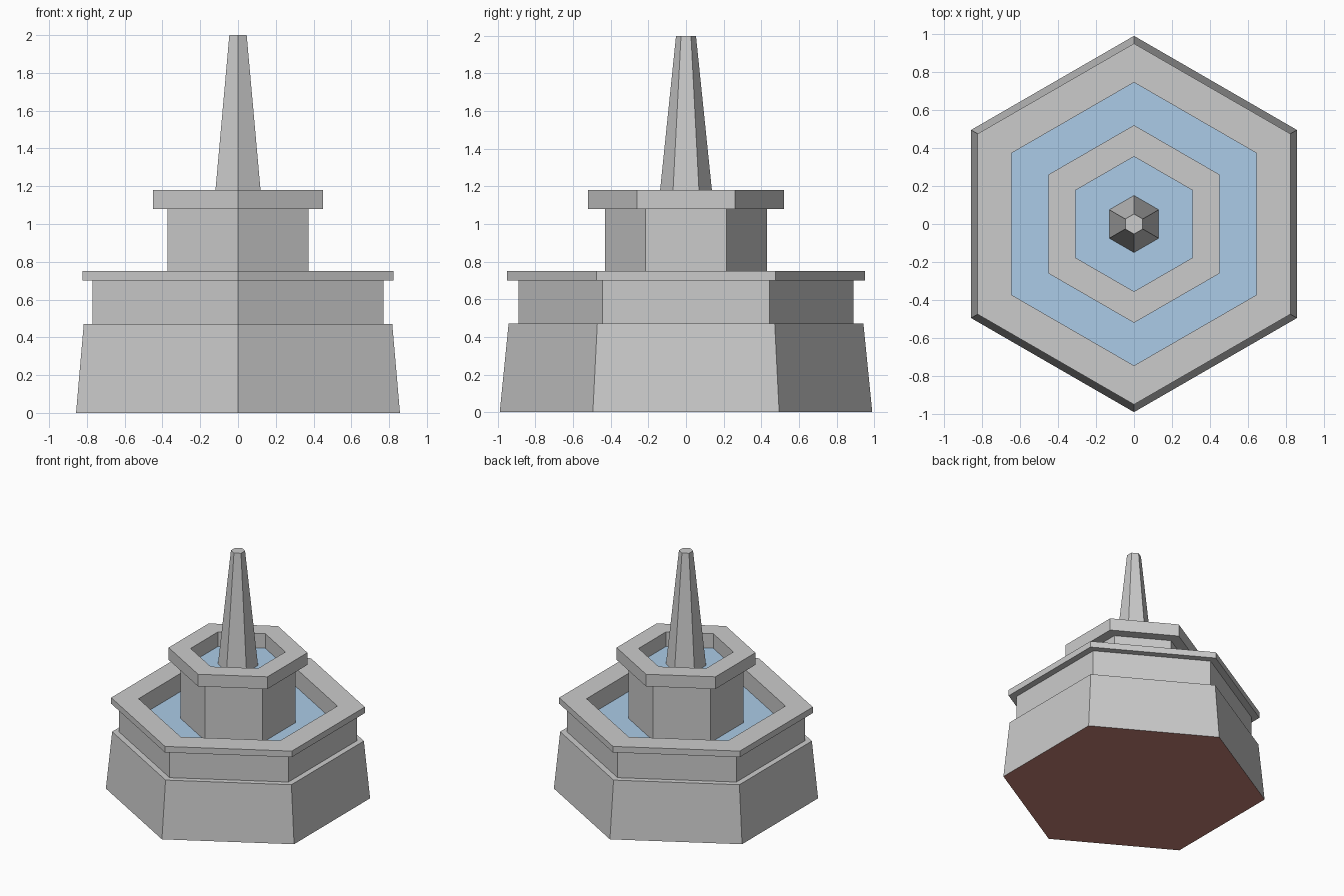
import bpy, bmesh, math

if "Cube" in bpy.data.objects:
    bpy.data.objects.remove(bpy.data.objects["Cube"])

SIDES = 6


def material(name, rgb):
    mat = bpy.data.materials.new(name)
    mat.diffuse_color = (*rgb, 1.0)
    mat.use_nodes = True
    mat.node_tree.nodes["Principled BSDF"].inputs["Base Color"].default_value = mat.diffuse_color
    return mat


def hexagonal(name, profile, ring=False, mat=None):
    """Sweep a (radius, z) profile round six sides; ring closes the profile on itself."""
    bm = bmesh.new()
    rows = []
    for r, z in profile:
        angles = [math.pi / 2 + i * 2 * math.pi / SIDES for i in range(SIDES)]
        rows.append([bm.verts.new((r * math.cos(a), r * math.sin(a), z)) for a in angles])
    pairs = list(zip(rows, rows[1:]))
    if ring:
        pairs.append((rows[-1], rows[0]))
    else:
        bm.faces.new(rows[0][::-1])
        bm.faces.new(rows[-1])
    for low, high in pairs:
        for i in range(SIDES):
            j = (i + 1) % SIDES
            bm.faces.new((low[i], low[j], high[j], high[i]))
    bmesh.ops.recalc_face_normals(bm, faces=bm.faces)
    mesh = bpy.data.meshes.new(name)
    bm.to_mesh(mesh)
    bm.free()
    obj = bpy.data.objects.new(name, mesh)
    bpy.context.collection.objects.link(obj)
    if mat:
        mesh.materials.append(mat)
    return obj


def ring(name, outer, inner, z0, z1):
    return hexagonal(name, [(outer, z0), (outer, z1), (inner, z1), (inner, z0)], ring=True)


water = material("water", (0.41, 0.60, 0.80))
dark_stone = material("dark_stone", (0.52, 0.52, 0.52))
underside = material("red_underside", (0.55, 0.22, 0.18))

# Tapered plinth with a red underside
base = hexagonal("base", [(0.99, 0), (0.943, 0.47)], mat=dark_stone)
base.data.materials.append(underside)
for face in base.data.polygons:
    if face.normal.z < -0.9:
        face.material_index = 1

# Lower basin: wall, rim and water
ring("lower_basin_wall", 0.89, 0.745, 0.47, 0.70)
ring("lower_basin_rim", 0.95, 0.745, 0.70, 0.75)
hexagonal("lower_water", [(0.745, 0.47), (0.745, 0.60)], mat=water)

# Upper basin: hollow column, rim and water
ring("column", 0.43, 0.355, 0.60, 1.08)
ring("upper_basin_rim", 0.52, 0.355, 1.08, 1.18)
hexagonal("upper_water", [(0.355, 0.95), (0.355, 1.06)], mat=water)

# Tapered spire
hexagonal("spire", [(0.15, 1.06), (0.053, 2.0)])
